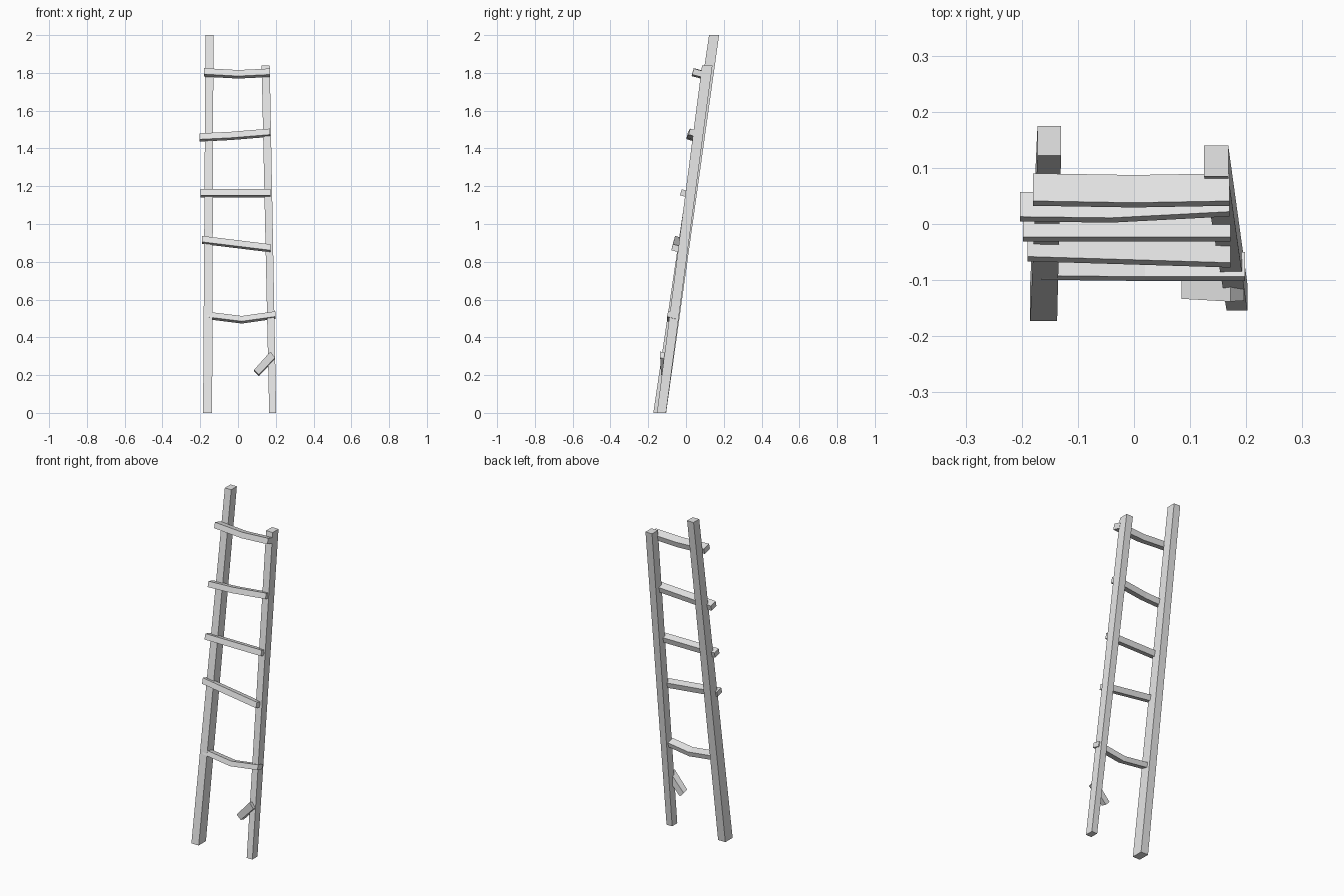
import bpy
import bmesh
from math import sin, cos, radians
from mathutils import Vector

cube = bpy.data.objects.get("Cube")
if cube:
    bpy.data.objects.remove(cube)

# Single flat grey
grey = bpy.data.materials.new("plain_grey")
grey.use_nodes = True
COLOUR = (0.8, 0.8, 0.8, 1)
grey.diffuse_color = COLOUR
grey.node_tree.nodes["Principled BSDF"].inputs["Base Color"].default_value = COLOUR


def loft(name, rings):
    """Join a row of four-cornered rings into a closed beam."""
    bm = bmesh.new()
    rows = [[bm.verts.new(p) for p in ring] for ring in rings]
    for a, b in zip(rows, rows[1:]):
        for i in range(4):
            j = (i + 1) % 4
            bm.faces.new((a[i], a[j], b[j], b[i]))
    bm.faces.new(rows[0])
    bm.faces.new(rows[-1])
    bmesh.ops.recalc_face_normals(bm, faces=bm.faces)
    mesh = bpy.data.meshes.new(name)
    bm.to_mesh(mesh)
    bm.free()
    mesh.materials.append(grey)
    obj = bpy.data.objects.new(name, mesh)
    bpy.context.collection.objects.link(obj)
    return obj


def level_ring(x0, x1, y0, y1, z):
    return [(x0, y0, z), (x1, y0, z), (x1, y1, z), (x0, y1, z)]


# Leaning tapered rails, cut level at both ends
loft("right_rail", [level_ring(-0.185, -0.137, -0.173, -0.105, 0),
                    level_ring(-0.172, -0.13, 0.122, 0.175, 2)])
loft("left_rail", [level_ring(0.165, 0.202, -0.154, -0.106, 0),
                   level_ring(0.125, 0.168, 0.085, 0.14, 1.84)])

# Rungs tilt back with the rails
TILT = radians(15)
UP = Vector((0, sin(TILT), cos(TILT)))
INWARD = Vector((0, cos(TILT), -sin(TILT)))


def rung(name, top_front_edge, height=0.033, depth=0.046):
    rings = []
    for point in top_front_edge:
        p = Vector(point)
        down, back = -UP * height, INWARD * depth
        rings.append([p, p + down, p + down + back, p + back])
    return loft(name, rings)


rung("top_rung", [(-0.18, 0.041, 1.825), (0, 0.038, 1.815), (0.17, 0.041, 1.823)],
     depth=0.051)
rung("fourth_rung", [(-0.203, 0.013, 1.48), (-0.04, 0.011, 1.488), (0.17, 0.022, 1.505)])
rung("third_rung", [(-0.198, -0.023, 1.184), (0.172, -0.023, 1.184)], depth=0.042)
rung("second_rung", [(-0.19, -0.058, 0.937), (0.172, -0.069, 0.893)], depth=0.042)
rung("bottom_rung", [(-0.165, -0.092, 0.536), (0.02, -0.094, 0.513), (0.198, -0.094, 0.538)],
     height=0.029)

# Snapped stub of a missing rung, hanging from the left rail
stub = [(0.085, 0.228), (0.11, 0.202), (0.196, 0.292), (0.172, 0.325)]
loft("broken_rung", [[(x, -0.132 - 0.05 * (z - 0.2), z) for x, z in stub],
                     [(x, -0.1, z - 0.008) for x, z in stub]])
